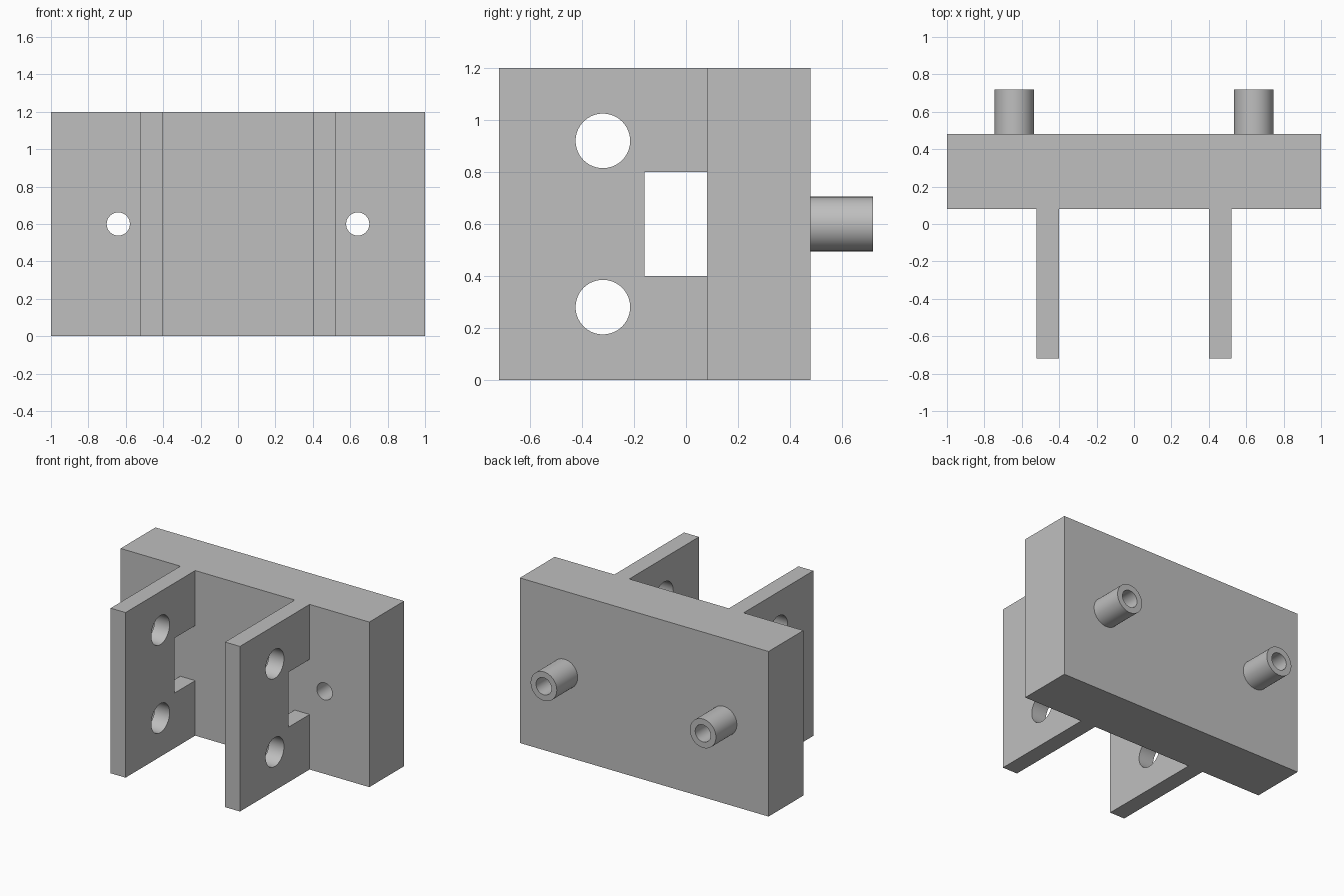
import bpy
import math

cube = bpy.data.objects.get("Cube")
if cube:
    bpy.data.objects.remove(cube, do_unlink=True)

# Single grey finish
GREY = (0.52, 0.52, 0.52, 1.0)
grey = bpy.data.materials.new("plain grey")
grey.use_nodes = True
grey.diffuse_color = GREY
grey.node_tree.nodes["Principled BSDF"].inputs["Base Color"].default_value = GREY

HEIGHT = 1.2
PLATE_FRONT, PLATE_BACK = 0.08, 0.48
ARM_FRONT, PEG_BACK = -0.72, 0.72
PEG_X, BORE_R, PEG_R = 0.64, 0.062, 0.105


def box(name, x, y, z):
    """Box from (min, max) ranges."""
    bpy.ops.mesh.primitive_cube_add(size=1, location=[sum(r) / 2 for r in (x, y, z)])
    ob = bpy.context.object
    ob.name = name
    ob.scale = [r[1] - r[0] for r in (x, y, z)]
    bpy.ops.object.transform_apply(location=False, rotation=False, scale=True)
    ob.data.materials.append(grey)
    return ob


def rod(name, radius, length, centre, axis):
    """Cylinder lying along x or y."""
    turn = (0, math.pi / 2, 0) if axis == "x" else (math.pi / 2, 0, 0)
    bpy.ops.mesh.primitive_cylinder_add(vertices=64, radius=radius, depth=length,
                                        location=centre, rotation=turn)
    ob = bpy.context.object
    ob.name = name
    ob.data.materials.append(grey)
    return ob


def cut(ob, cutters):
    """Subtract the cutters, then discard them."""
    bpy.ops.object.select_all(action="DESELECT")
    ob.select_set(True)
    bpy.context.view_layer.objects.active = ob
    for cutter in cutters:
        cutter.hide_render = True
        mod = ob.modifiers.new("cut", "BOOLEAN")
        mod.operation = "DIFFERENCE"
        mod.solver = "EXACT"
        mod.object = cutter
        bpy.ops.object.modifier_apply(modifier=mod.name)
        bpy.data.objects.remove(cutter, do_unlink=True)
    bpy.ops.object.shade_smooth_by_angle(angle=math.radians(30))


def bore(side):
    return rod("bore_cutter", BORE_R, 2, (side * PEG_X, 0.4, HEIGHT / 2), "y")


# Back plate with two through bores
plate = box("back_plate", (-1, 1), (PLATE_FRONT, PLATE_BACK), (0, HEIGHT))
cut(plate, [bore(side) for side in (-1, 1)])

for side, label in ((-1, "right"), (1, "left")):
    # Forward arm with two round holes and a rectangular window against the plate
    x = side * 0.46
    arm = box(label + "_arm", (x - 0.06, x + 0.06), (ARM_FRONT, PLATE_FRONT), (0, HEIGHT))
    cutters = [rod("hole_cutter", 0.105, 0.4, (x, -0.32, z), "x") for z in (0.28, 0.92)]
    cutters.append(box("window_cutter", (x - 0.2, x + 0.2), (-0.16, 0.2), (0.4, 0.8)))
    cut(arm, cutters)

    # Hollow peg behind the plate
    peg = rod(label + "_peg", PEG_R, PEG_BACK - PLATE_BACK,
              (side * PEG_X, (PLATE_BACK + PEG_BACK) / 2, HEIGHT / 2), "y")
    cut(peg, [bore(side)])
